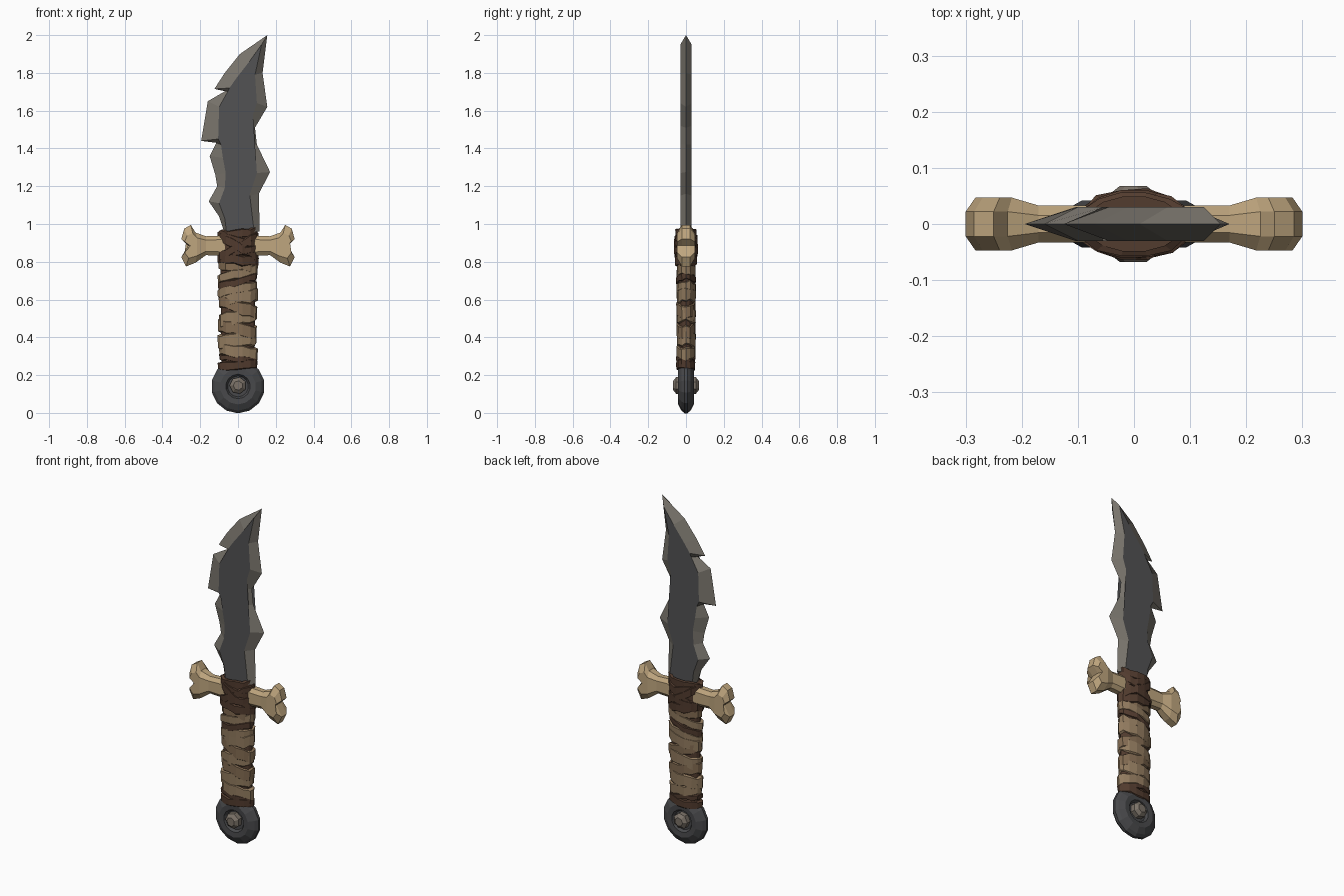
import bpy, bmesh, random
from math import sin, cos, pi

random.seed(4)
if "Cube" in bpy.data.objects:
    bpy.data.objects.remove(bpy.data.objects["Cube"])


def material(name, r, g, b):
    m = bpy.data.materials.new(name)
    m.use_nodes = True
    m.diffuse_color = (r, g, b, 1)
    m.node_tree.nodes["Principled BSDF"].inputs["Base Color"].default_value = (r, g, b, 1)
    return m


STEEL = material("dark steel", .085, .085, .087)
EDGE = material("ground edge", .19, .175, .15)
BONE = material("bone", .52, .38, .21)
TAN = material("tan wrap", .29, .2, .115)
WORN = material("worn tan wrap", .23, .15, .085)
LEATHER = material("brown leather", .085, .045, .028)
IRON = material("pommel iron", .065, .066, .07)
STUD = material("stud metal", .2, .17, .14)


def build(name, loops, mats, cap=True, close=False):
    """Bridge equal loops of points in order, with capped ends or closed on itself."""
    bm = bmesh.new()
    rings = [[bm.verts.new(p) for p in loop] for loop in loops]
    n = len(rings[0])
    pairs = list(zip(rings, rings[1:]))
    if close:
        pairs.append((rings[-1], rings[0]))
    for a, b in pairs:
        for i in range(n):
            j = (i + 1) % n
            f = bm.faces.new((a[i], a[j], b[j], b[i]))
            f.material_index = len(mats) - 1
    if cap and not close:
        ends = [bm.faces.new(rings[0]), bm.faces.new(rings[-1])]
        bmesh.ops.triangulate(bm, faces=ends)
    bmesh.ops.recalc_face_normals(bm, faces=bm.faces)
    me = bpy.data.meshes.new(name)
    bm.to_mesh(me)
    bm.free()
    for m in mats:
        me.materials.append(m)
    ob = bpy.data.objects.new(name, me)
    bpy.context.collection.objects.link(ob)
    return ob


# Blade: each row is edge x, edge z, flat x, flat z
blade = [
    (-.07, .95, -.06, .95), (-.1, 1.04, -.07, 1.03), (-.155, 1.12, -.1, 1.11),
    (-.11, 1.2, -.07, 1.19), (-.12, 1.26, -.065, 1.27), (-.15, 1.36, -.08, 1.35),
    (-.115, 1.43, -.09, 1.42), (-.195, 1.44, -.105, 1.45), (-.16, 1.65, -.1, 1.62),
    (-.065, 1.705, -.055, 1.7), (-.125, 1.715, -.045, 1.72), (-.07, 1.8, -.01, 1.77),
    (.01, 1.9, .06, 1.86), (.155, 2, .125, 1.95), (.13, 1.8, .09, 1.79),
    (.155, 1.62, .1, 1.64), (.09, 1.51, .06, 1.52), (.1, 1.42, .05, 1.42),
    (.17, 1.275, .1, 1.27), (.11, 1.16, .06, 1.15), (.115, .96, .085, .96)]
flat = [[(u, y, v) for x, z, u, v in blade] for y in (-.03, .03)]
build("blade", [flat[0], [(x, 0, z) for x, z, u, v in blade], flat[1]], [STEEL, EDGE])

# Bone crossguard: chunky knobbed slab, thicker at the knobs
bone = [(.05, .94), (.17, .935), (.225, .955), (.25, .995), (.285, .975), (.3, .92),
        (.265, .885), (.3, .825), (.275, .775), (.225, .795), (.17, .835), (.05, .83)]


def bone_loop(side, y, shrink):
    return [(side * (.17 + (x - .17) * (1 - shrink / 3)),
             y * (.7 if x < .2 else 1), .885 + (z - .885) * (1 - shrink))
            for x, z in bone]


for side, label in ((1, "left"), (-1, "right")):
    build(label + "_bone_guard",
          [bone_loop(side, y, s) for y, s in
           ((-.047, .4), (-.022, 0), (.022, 0), (.047, .4))], [BONE])


# Grip core: oval column
def oval(rx, ry, z, n=14):
    return [(rx * cos(2 * pi * i / n), ry * sin(2 * pi * i / n), z) for i in range(n)]


build("grip_core", [oval(.085, .042, .23), oval(.09, .045, .4), oval(.092, .045, .75),
                    oval(.095, .055, .96)], [LEATHER])


# Wrapped strips: tilted, slightly uneven oval bands
def band(name, z, height, tilt, mat, rx=.099, ry=.049, n=14):
    spokes = []
    for i in range(n):
        a = 2 * pi * i / n
        mid = z + tilt * cos(a) + random.uniform(-.006, .006)
        h = height / 2 * random.uniform(.85, 1.15)
        k = random.uniform(.98, 1.08)
        profile = ((.88, -h), (k, -h * .8), (k * 1.02, h * .8), (.88, h))
        spokes.append([(rx * s * cos(a), ry * s * sin(a), mid + d) for s, d in profile])
    build(name, spokes, [mat], close=True)


strips = [
    (.25, .05, .008, LEATHER), (.285, .03, -.012, LEATHER), (.325, .07, -.015, TAN),
    (.385, .075, .012, TAN), (.445, .07, -.02, WORN), (.505, .08, .02, TAN),
    (.56, .07, -.03, WORN), (.61, .07, .015, TAN), (.655, .05, .02, TAN),
    (.695, .04, .03, LEATHER), (.735, .05, .025, TAN), (.775, .05, -.005, WORN)]
for i, (z, height, tilt, mat) in enumerate(strips):
    band(f"grip_strip_{i + 1}", z, height, tilt, mat)

# Guard lashing: level bands at both ends with crossed straps between
for i, (z, height, tilt) in enumerate((
        (.81, .05, -.008), (.95, .05, .01), (.88, .05, .055), (.88, .05, -.055),
        (.85, .04, .02), (.915, .04, -.02))):
    band(f"guard_lashing_{i + 1}", z, height, tilt, LEATHER, .1, .06 if i > 1 else .056)


# Pommel and studs: turned about the front-to-back axis
def turned(name, profile, n, mat, z=.14):
    loops = [[(r * cos(2 * pi * (i + .5) / n), y, z + r * sin(2 * pi * (i + .5) / n))
              for i in range(n)] for r, y in profile]
    return build(name, loops, [mat])


half = [(.055, .024), (.065, .04), (.095, .042), (.128, .024), (.142, .008)]
turned("pommel", half + [(r, -y) for r, y in reversed(half)], 14, IRON)
for s, label in ((-1, "front"), (1, "back")):
    turned(label + "_stud", [(.045, s * .02), (.045, s * .052), (.025, s * .068)], 7, STUD, .145)
